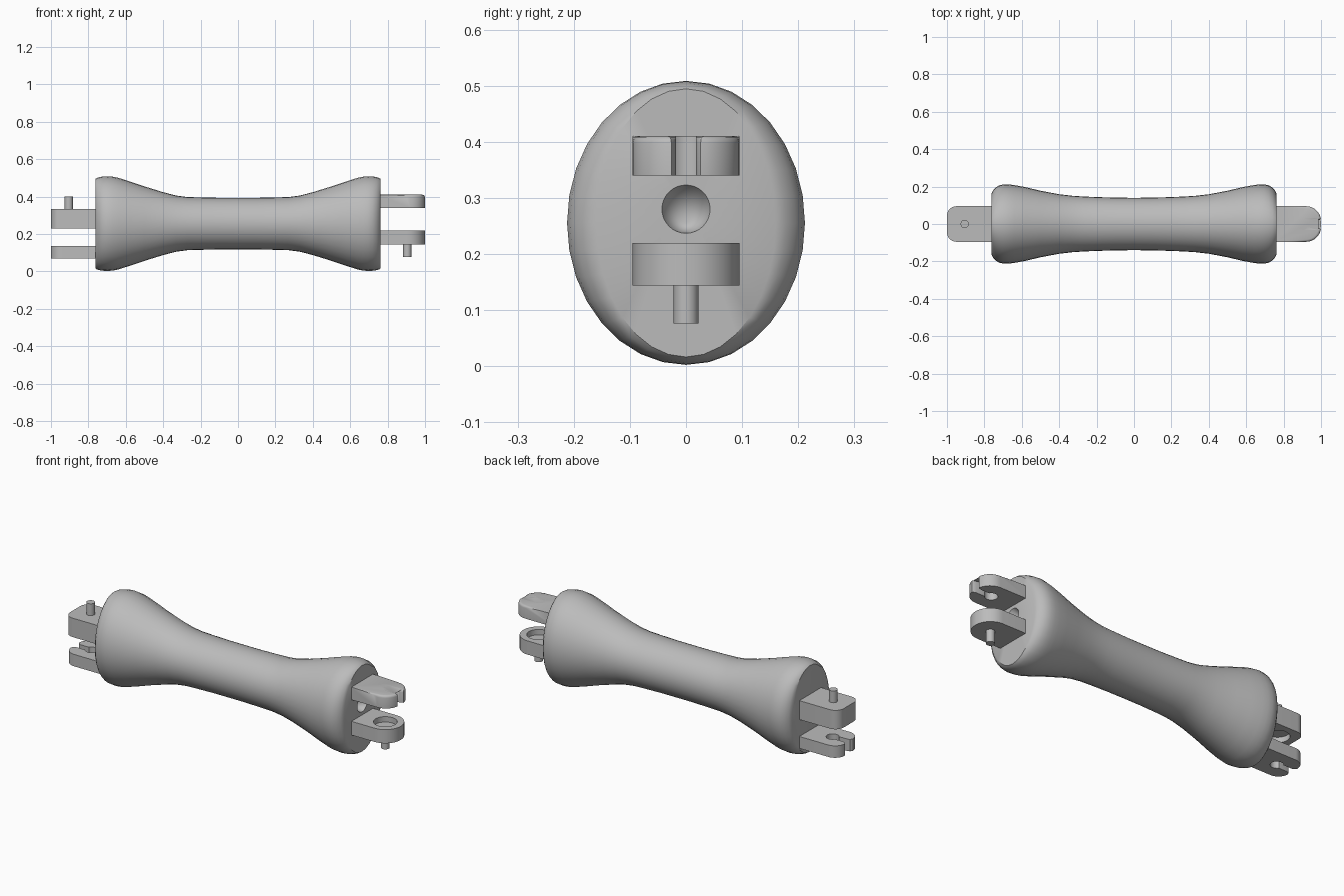
import bpy, bmesh
from math import sin, cos, pi, asin

if "Cube" in bpy.data.objects:
    bpy.data.objects.remove(bpy.data.objects["Cube"])

grey = bpy.data.materials.new("grey plastic")
grey.diffuse_color = (0.5, 0.5, 0.5, 1)
grey.use_nodes = True
grey.node_tree.nodes["Principled BSDF"].inputs["Base Color"].default_value = grey.diffuse_color


def finish(bm, name, angle=0.6):
    bmesh.ops.remove_doubles(bm, verts=bm.verts, dist=1e-5)
    bmesh.ops.recalc_face_normals(bm, faces=bm.faces)
    me = bpy.data.meshes.new(name)
    bm.to_mesh(me)
    bm.free()
    ob = bpy.data.objects.new(name, me)
    bpy.context.collection.objects.link(ob)
    me.materials.append(grey)
    bpy.ops.object.select_all(action='DESELECT')
    ob.select_set(True)
    bpy.context.view_layer.objects.active = ob
    bpy.ops.object.shade_smooth_by_angle(angle=angle)
    return ob


def arc(cx, cy, r, a0, a1, n):
    return [(cx + r * cos(a0 + (a1 - a0) * i / n), cy + r * sin(a0 + (a1 - a0) * i / n))
            for i in range(n + 1)]


def extrude(pts, z0, z1):
    bm = bmesh.new()
    f = bm.faces.new([bm.verts.new((x, y, z0)) for x, y in pts])
    top = bmesh.ops.extrude_face_region(bm, geom=[f])["geom"]
    for v in top:
        if isinstance(v, bmesh.types.BMVert):
            v.co.z = z1
    return bm


def mirror_x(pts, side):
    return [(x * side, y) for x, y in pts]


ROOT, TIP, HALF, PIVOT = 0.74, 1.0, 0.095, 0.905


# Waisted handle: elliptical rings along x, with a conical socket in the right end
def handle():
    half = [(0, .140, .138), (.1, .141, .138), (.2, .144, .140), (.27, .147, .142),
            (.33, .151, .150), (.4, .159, .168), (.5, .178, .199), (.58, .197, .226),
            (.64, .208, .245), (.67, .2115, .251), (.695, .212, .253), (.72, .207, .252),
            (.74, .195, .249), (.755, .178, .2445), (.763, .160, .239)]
    rings = [(-x, a, b, .2555) for x, a, b in reversed(half[1:])]
    rings += [(x, a, b, .2555) for x, a, b in half]
    rings += [(.763, .043, .043, .28)]
    n = 32
    bm = bmesh.new()
    loops = [[bm.verts.new((x, a * sin(2 * pi * i / n), c + b * cos(2 * pi * i / n)))
              for i in range(n)] for x, a, b, c in rings]
    for p, q in zip(loops, loops[1:]):
        for i in range(n):
            j = (i + 1) % n
            bm.faces.new((p[i], p[j], q[j], q[i]))
    bm.faces.new(loops[0])
    apex = bm.verts.new((.66, 0, .255))
    for i in range(n):
        bm.faces.new((loops[-1][i], loops[-1][(i + 1) % n], apex))
    finish(bm, "handle")


# Snap clip: rounded tongue with a keyhole slot open at the tip
def clip(name, side, z0, z1, r, soften):
    hole, gap = 0.033, 0.018
    a = asin(gap / hole)
    cx = TIP - r
    end = asin(max(0, (gap + .008 - (HALF - r)) / r))
    upper = [(TIP - .022, gap), (TIP - .008, gap + .004)]
    upper += arc(cx, HALF - r, r, end, pi / 2, 10) + [(ROOT, HALF)]
    lower = [(x, -y) for x, y in reversed(upper)]
    pts = upper + lower + arc(PIVOT - .005, 0, hole, 2 * pi - a, a, 20)
    bm = extrude(mirror_x(pts, side), z0, z1)
    if soften:  # rounded upper rim of the tip
        rim = [e for e in bm.edges if all(v.co.z > z1 - 1e-5 for v in e.verts)
               and max(abs(v.co.x) for v in e.verts) > cx + .001
               and max(abs(v.co.y) for v in e.verts) > gap + .002
               and min((v.co.x - PIVOT) ** 2 + v.co.y ** 2 for v in e.verts) > .002]
        bmesh.ops.bevel(bm, geom=rim, offset=.012, segments=3, profile=.5, affect='EDGES')
    finish(bm, name)


# Pivot lug: rounded tongue with a round recess on the face opposite its pin
def lug(name, side, z0, z1, r, recess_top):
    pts = arc(TIP - r, HALF - r, r, 0, pi / 2, 10) + [(ROOT, HALF)]
    pts += [(x, -y) for x, y in reversed(pts)]
    ob = finish(extrude(mirror_x(pts, side), z0, z1), name)
    z = z1 if recess_top else z0
    circle = arc(side * PIVOT, 0, .06, 0, 2 * pi, 32)[:-1]
    cutter = finish(extrude(circle, z - .03, z + .03), name + "_cutter")
    mod = ob.modifiers.new("recess", 'BOOLEAN')
    mod.operation, mod.object, mod.solver = 'DIFFERENCE', cutter, 'EXACT'
    bpy.context.view_layer.objects.active = ob
    bpy.ops.object.modifier_apply(modifier=mod.name)
    bpy.data.objects.remove(cutter)
    bpy.ops.object.select_all(action='DESELECT')
    ob.select_set(True)
    bpy.ops.object.shade_smooth_by_angle(angle=0.6)


def pin(name, side, z0, z1):
    finish(extrude(arc(side * PIVOT, 0, .022, 0, 2 * pi, 20)[:-1], z0, z1), name)


handle()
clip("right_clip", 1, .34, .41, .08, True)
lug("right_lug", 1, .144, .22, .094, True)
pin("right_pin", 1, .076, .15)
clip("left_clip", -1, .07, .136, .06, False)
lug("left_lug", -1, .23, .335, .05, False)
pin("left_pin", -1, .33, .40)
